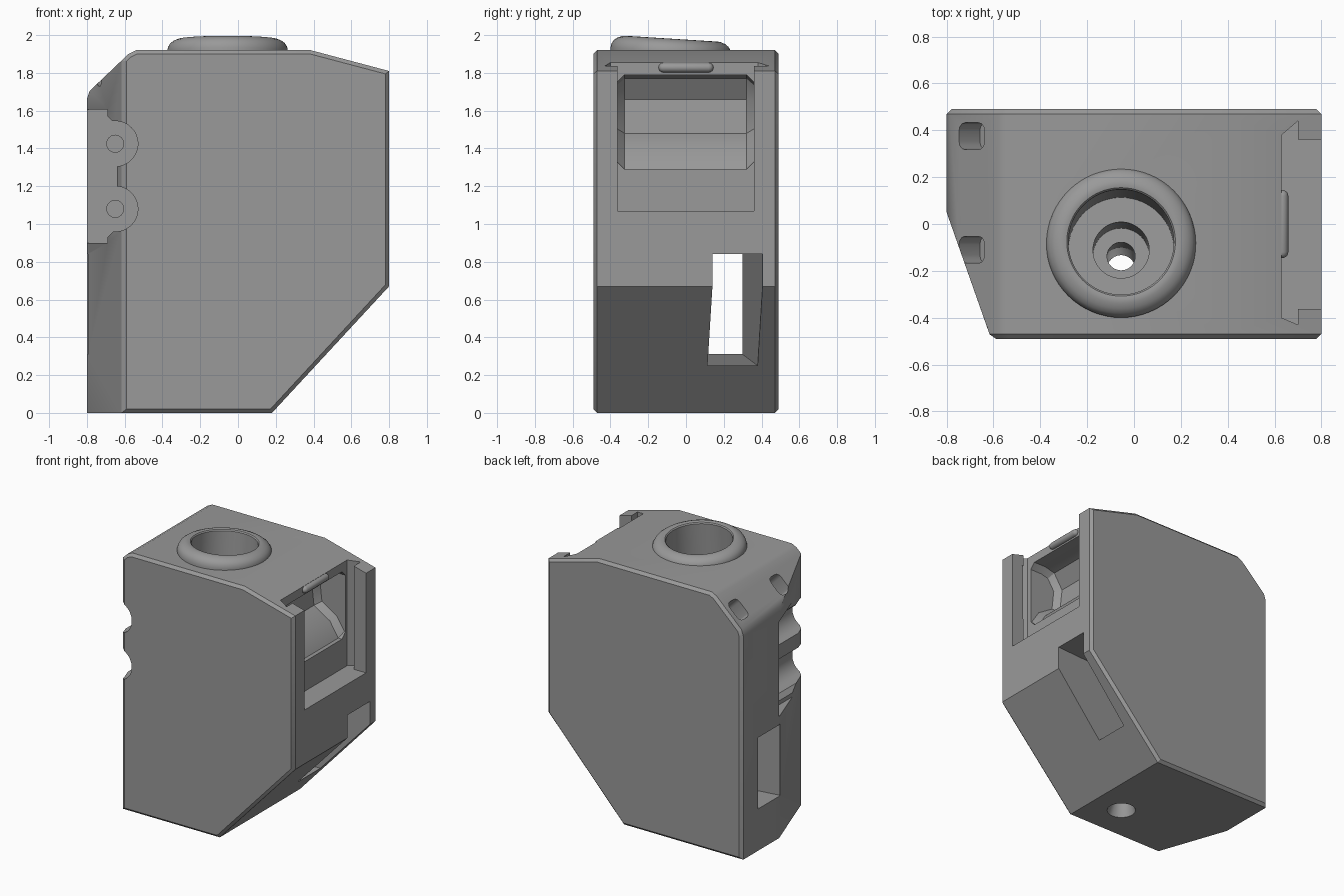
import bpy, bmesh, math
from mathutils import Vector, Matrix

if "Cube" in bpy.data.objects:
    bpy.data.objects.remove(bpy.data.objects["Cube"])

grey = bpy.data.materials.new("grey_plastic")
grey.diffuse_color = (0.32, 0.32, 0.32, 1)
grey.use_nodes = True
grey.node_tree.nodes["Principled BSDF"].inputs["Base Color"].default_value = grey.diffuse_color


def finish(name, bm):
    bmesh.ops.recalc_face_normals(bm, faces=bm.faces)
    me = bpy.data.meshes.new(name)
    bm.to_mesh(me)
    bm.free()
    me.materials.append(grey)
    ob = bpy.data.objects.new(name, me)
    bpy.context.collection.objects.link(ob)
    return ob


def prism_bm(pts, axis, lo, hi):
    """Extrude a 2D outline along an axis (x: yz outline, y: xz, z: xy)."""
    place = {"x": lambda a, b, c: (c, a, b), "y": lambda a, b, c: (a, c, b),
             "z": lambda a, b, c: (a, b, c)}[axis]
    bm = bmesh.new()
    r0 = [bm.verts.new(place(a, b, lo)) for a, b in pts]
    r1 = [bm.verts.new(place(a, b, hi)) for a, b in pts]
    bm.faces.new(r0)
    bm.faces.new(r1)
    n = len(pts)
    for i in range(n):
        j = (i + 1) % n
        bm.faces.new((r0[i], r0[j], r1[j], r1[i]))
    bmesh.ops.recalc_face_normals(bm, faces=bm.faces)
    return bm


def bevel_ends(bm, lo, hi, width):
    """Chamfer the outline of both y end faces."""
    edges = [e for e in bm.edges if any(
        all(abs(v.co.y - y) < 1e-4 for v in e.verts) for y in (lo, hi))]
    bmesh.ops.bevel(bm, geom=edges, offset=width, segments=1, affect='EDGES')


def lathe(name, profile, matrix, seg=64, closed=False):
    bm = bmesh.new()
    rings = []
    for r, h in profile:
        rings.append([bm.verts.new(matrix @ Vector((
            r * math.cos(2 * math.pi * i / seg), r * math.sin(2 * math.pi * i / seg), h)))
            for i in range(seg)])
    pairs = list(zip(rings, rings[1:]))
    if closed:
        pairs.append((rings[-1], rings[0]))
    else:
        bm.faces.new(rings[0])
        bm.faces.new(rings[-1])
    for a, b in pairs:
        for i in range(seg):
            j = (i + 1) % seg
            bm.faces.new((a[i], a[j], b[j], b[i]))
    return finish(name, bm)


def cut(target, cutter):
    mod = target.modifiers.new("cut", 'BOOLEAN')
    mod.operation = 'DIFFERENCE'
    mod.solver = 'EXACT'
    mod.object = cutter
    bpy.context.view_layer.objects.active = target
    bpy.ops.object.modifier_apply(modifier=mod.name)
    bpy.data.objects.remove(cutter)


# Main body: side outline, slanted front-left corner, chamfered rims
W = 0.49
outline = [(-0.8, 0), (0.18, 0), (0.8, 0.67), (0.8, 1.81), (0.385, 1.92),
           (-0.54, 1.92), (-0.58, 1.9), (-0.785, 1.705), (-0.8, 1.66)]
bm = prism_bm(outline, "y", -W, W)
bmesh.ops.bisect_plane(bm, geom=bm.verts[:] + bm.edges[:] + bm.faces[:],
                       plane_co=(-0.8, 0.05, 0), plane_no=(-0.54, -0.19, 0), clear_outer=True)
bmesh.ops.holes_fill(bm, edges=[e for e in bm.edges if e.is_boundary], sides=0)
bevel_ends(bm, -W, W, 0.02)
body = finish("body", bm)

# Dovetail slide-in recess on the right side
cut(body, finish("recess_cutter", prism_bm(
    [(0.9, -0.362), (0.70, -0.362), (0.70, -0.43), (0.63, -0.40),
     (0.63, 0.38), (0.70, 0.44), (0.70, 0.36), (0.9, 0.36)], "z", 1.07, 2.1)))

# Deep pocket behind the recess
bm = prism_bm([(0.75, 1.29), (0.60, 1.29), (0.53, 1.40), (0.40, 1.48), (0.38, 1.66),
               (0.45, 1.77), (0.53, 1.79), (0.75, 1.79)], "y", -0.365, 0.36)
bevel_ends(bm, -0.365, 0.36, 0.04)
cut(body, finish("pocket_cutter", bm))

# Skewed slot running through from right to left
bm = bmesh.new()
bmesh.ops.create_cube(bm, size=1)
for v in bm.verts:
    x = 1.0 if v.co.x > 0 else -1.0
    y = (0.405 if v.co.y > 0 else 0.14) + 0.067 * (x - 0.8)
    z = 0.84 if v.co.z > 0 else 0.25 - 0.05 * (x - 0.41)
    v.co = (x, y, z)
cut(body, finish("slot_cutter", bm))

# Switch cut-out in the slanted corner, with two round seats and pin holes
FLOOR = 0.05
along_y = Matrix.Rotation(math.radians(90), 4, 'X')
cut(body, finish("switch_cutter", prism_bm(
    [(-0.9, 0.9), (-0.69, 0.9), (-0.69, 0.93), (-0.64, 0.98), (-0.64, 1.52),
     (-0.69, 1.57), (-0.69, 1.605), (-0.9, 1.605)], "y", -0.7, FLOOR)))
for z in (1.08, 1.425):
    at = Matrix.Translation((-0.65, 0, z)) @ along_y
    cut(body, lathe("seat_cutter", [(0.12, 0.7), (0.12, -FLOOR + 0.001)], at, 48))
    cut(body, lathe("pin_cutter", [(0.045, 0.3), (0.045, -FLOOR - 0.06)], at, 24))

# Two strap holes on the upper left slope
for y in (0.375, -0.11):
    bm = bmesh.new()
    bmesh.ops.create_cube(bm, size=1)
    bmesh.ops.scale(bm, vec=(0.15, 0.115, 0.24), verts=bm.verts)
    bmesh.ops.bevel(bm, geom=[e for e in bm.edges if abs(e.verts[0].co.z - e.verts[1].co.z) > 0.1],
                    offset=0.035, segments=3, profile=0.5, affect='EDGES')
    bmesh.ops.transform(bm, verts=bm.verts, matrix=Matrix.Translation((-0.69, y, 1.79))
                        @ Matrix.Rotation(math.radians(-45), 4, 'Y'))
    cut(body, finish("strap_cutter", bm))

# Stepped bore, tilted slightly, running down through the base
tilt = Matrix.Translation((-0.055, -0.08, 1.92)) @ Matrix.Rotation(math.radians(-3.6), 4, 'X')
cut(body, lathe("bore_cutter", [(0.225, 0.3), (0.225, -0.5), (0.12, -0.5), (0.12, -0.92),
                                (0.06, -0.92), (0.06, -1.8), (0.10, -1.93), (0.10, -2.1)], tilt))

# Rounded collar around the bore
collar = lathe("collar", [(0.225, -0.04), (0.225, 0.05), (0.232, 0.058), (0.245, 0.061),
                          (0.262, 0.059), (0.285, 0.05), (0.304, 0.036), (0.315, 0.018),
                          (0.32, -0.005), (0.317, -0.04)], tilt, 64, True)

# Rounded latch bump above the pocket
bump = lathe("latch_bump", [(0.004, -0.145), (0.015, -0.141), (0.023, -0.132), (0.026, -0.12),
                            (0.026, 0.12), (0.023, 0.132), (0.015, 0.141), (0.004, 0.145)],
             Matrix.Translation((0.633, 0, 1.828)) @ along_y, 20)

for ob in (body, collar, bump):
    bpy.ops.object.select_all(action='DESELECT')
    ob.select_set(True)
    bpy.context.view_layer.objects.active = ob
    bpy.ops.object.shade_smooth_by_angle(angle=math.radians(30))
